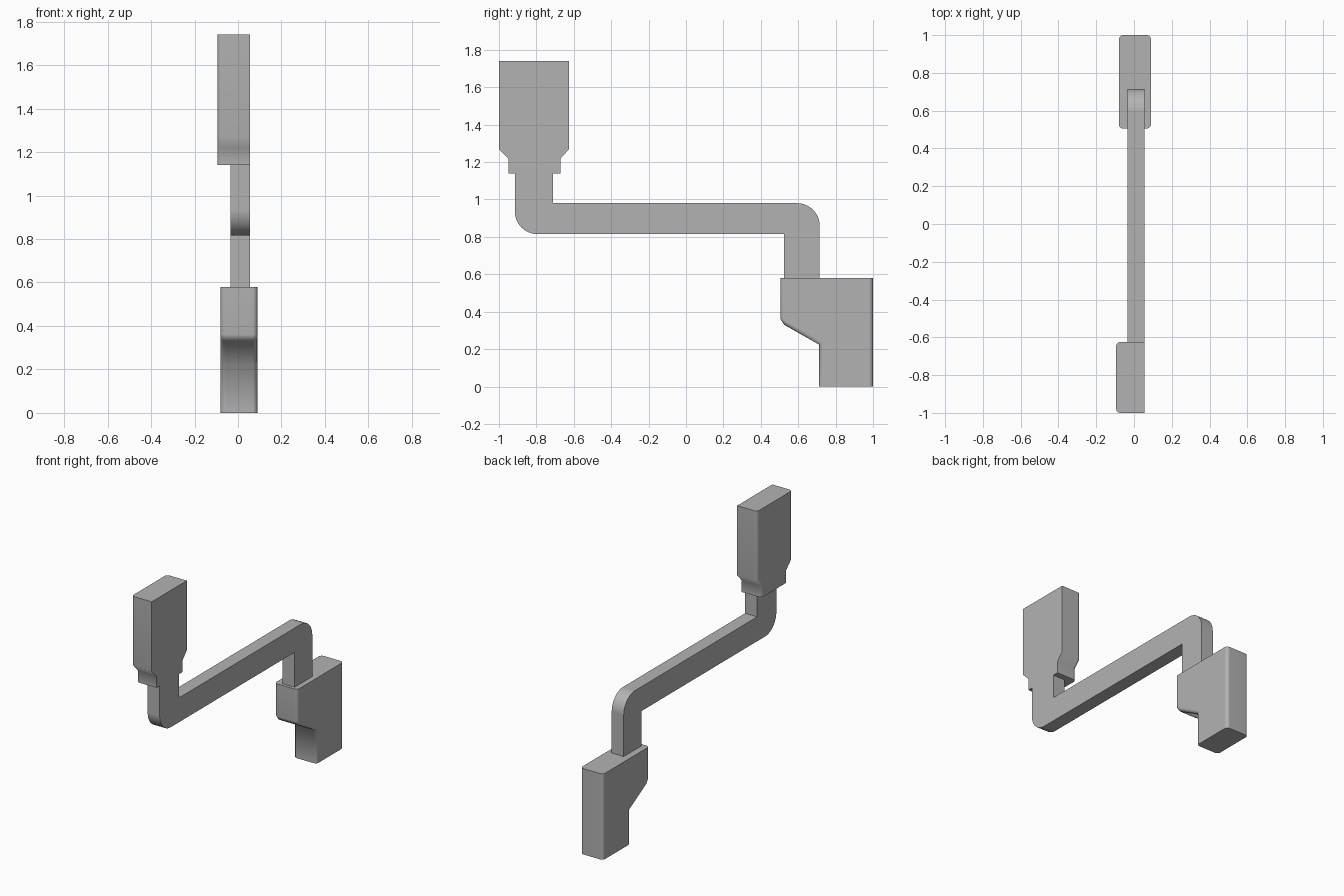
import bpy, bmesh
from math import radians

cube = bpy.data.objects.get("Cube")
if cube:
    bpy.data.objects.remove(cube, do_unlink=True)

grey = bpy.data.materials.new("plain_grey")
grey.use_nodes = True
colour = (0.45, 0.45, 0.45, 1)
grey.diffuse_color = colour
grey.node_tree.nodes["Principled BSDF"].inputs["Base Color"].default_value = colour


def prism(name, profile, x0, x1, rounded, radius, segments, smooth):
    """Extrude a (y, z) profile from x0 to x1 and round the edges chosen by a rule."""
    bm = bmesh.new()
    face = bm.faces.new([bm.verts.new((x0, y, z)) for y, z in profile])
    ext = bmesh.ops.extrude_face_region(bm, geom=[face])
    moved = [g for g in ext["geom"] if isinstance(g, bmesh.types.BMVert)]
    bmesh.ops.translate(bm, verts=moved, vec=(x1 - x0, 0, 0))
    bmesh.ops.recalc_face_normals(bm, faces=bm.faces)
    edges = [e for e in bm.edges if rounded(*(v.co for v in e.verts))]
    bmesh.ops.bevel(bm, geom=edges, offset=radius, offset_type="OFFSET",
                    segments=segments, profile=0.5, affect="EDGES", clamp_overlap=False)
    bmesh.ops.recalc_face_normals(bm, faces=bm.faces)
    mesh = bpy.data.meshes.new(name)
    bm.to_mesh(mesh)
    bm.free()
    mesh.materials.append(grey)
    obj = bpy.data.objects.new(name, mesh)
    bpy.context.collection.objects.link(obj)
    bpy.ops.object.select_all(action="DESELECT")
    obj.select_set(True)
    bpy.context.view_layer.objects.active = obj
    bpy.ops.object.shade_smooth_by_angle(angle=radians(smooth))
    normals = obj.modifiers.new("even_normals", "WEIGHTED_NORMAL")
    normals.keep_sharp = True
    return obj


def near(a, b):
    return abs(a - b) < 0.001


# Cranked arm, rounded only at its two outer elbows
def outer_elbow(a, b):
    corner = (near(a.y, -0.915) and near(a.z, 0.815)) or (near(a.y, 0.715) and near(a.z, 0.98))
    return corner and not near(a.x, b.x)


prism("cranked_arm",
      [(-0.915, 1.14), (-0.915, 0.815), (0.525, 0.815), (0.525, 0.58),
       (0.715, 0.58), (0.715, 0.98), (-0.71, 0.98), (-0.71, 1.14)],
      -0.035, 0.055, outer_elbow, 0.12, 10, 40)

# Upper connector block, flush on the left and rounded along its right side
prism("upper_block",
      [(-1, 1.74), (-1, 1.27), (-0.95, 1.22), (-0.95, 1.14),
       (-0.67, 1.14), (-0.67, 1.22), (-0.625, 1.27), (-0.625, 1.74)],
      -0.095, 0.055,
      lambda a, b: near(a.x, -0.095) and near(b.x, -0.095) and not near(a.z, b.z),
      0.022, 3, 50)

# Lower connector block with a sloped shoulder, rounded along both sides
prism("lower_block",
      [(0.505, 0.58), (0.505, 0.36), (0.525, 0.33), (0.71, 0.225),
       (0.71, 0), (1, 0), (1, 0.58)],
      -0.08, 0.09,
      lambda a, b: near(a.x, b.x) and not near(a.z, b.z),
      0.022, 3, 65)
